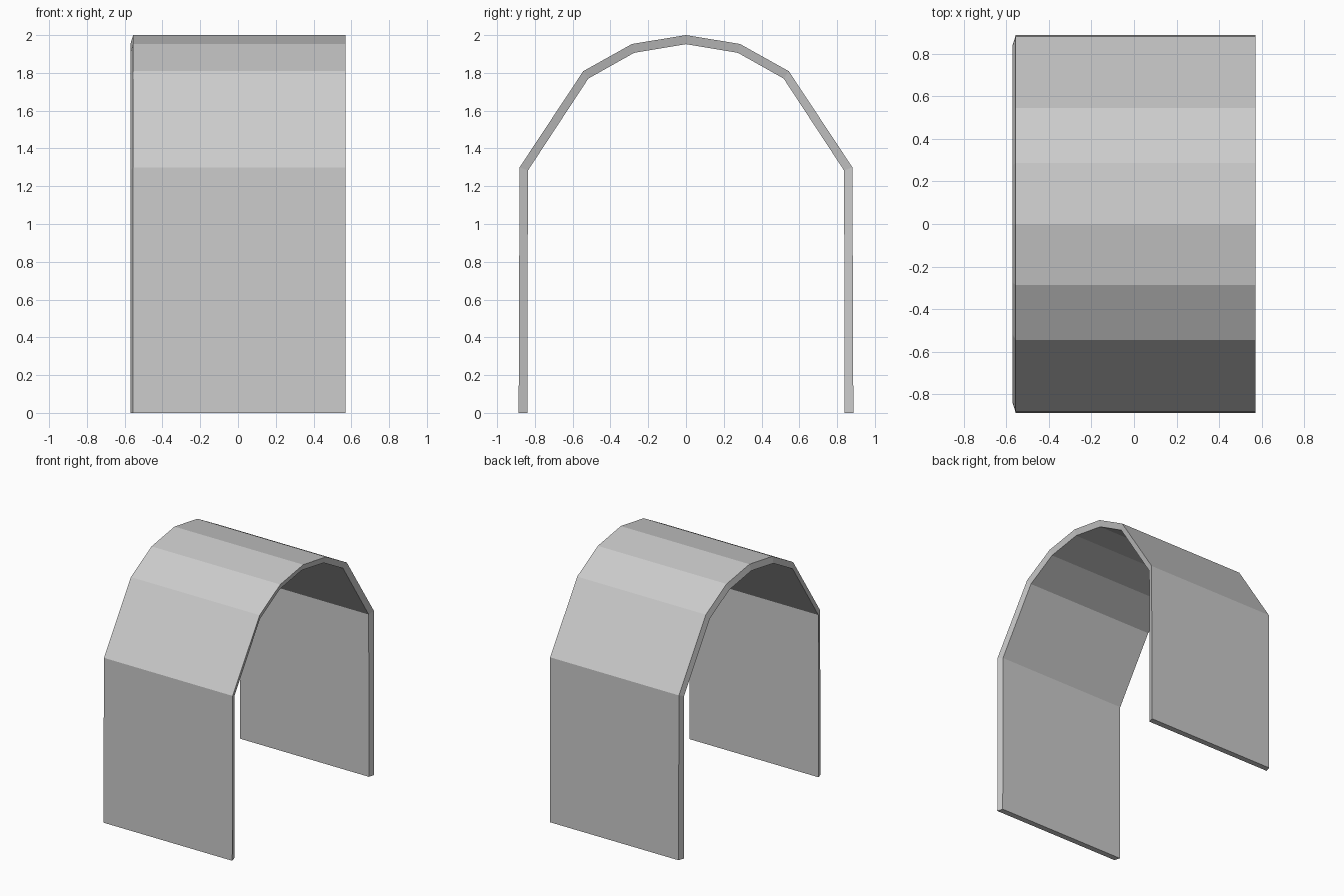
import bpy, bmesh

if "Cube" in bpy.data.objects:
    bpy.data.objects.remove(bpy.data.objects["Cube"])

# Half profiles (y, z) from the foot up to the crown
OUTER = [(0.886, 0), (0.881, 1.30), (0.544, 1.809), (0.286, 1.953), (0, 2.0)]
INNER = [(0.840, 0), (0.837, 1.283), (0.517, 1.770), (0.275, 1.906), (0, 1.952)]


def full(half):
    # Mirror the half profile across y = 0
    return [(-y, z) for y, z in half] + half[-2::-1]


def ring(bm, half, x):
    return [bm.verts.new((x, y, z)) for y, z in full(half)]


# Arched shell: the inner skin is shifted slightly along x, so the ends slant
bm = bmesh.new()
loops = [ring(bm, OUTER, -0.555), ring(bm, OUTER, 0.57),
         ring(bm, INNER, 0.556), ring(bm, INNER, -0.57)]

# Outer skin, right rim, inner skin, left rim
for a, b in zip(loops, loops[1:] + loops[:1]):
    for i in range(len(a) - 1):
        bm.faces.new((a[i], b[i], b[i + 1], a[i + 1]))

# Feet
for i in (0, -1):
    bm.faces.new([loop[i] for loop in loops])

bmesh.ops.recalc_face_normals(bm, faces=bm.faces[:])
mesh = bpy.data.meshes.new("arched_shell")
bm.to_mesh(mesh)
bm.free()
shell = bpy.data.objects.new("arched_shell", mesh)
bpy.context.collection.objects.link(shell)
